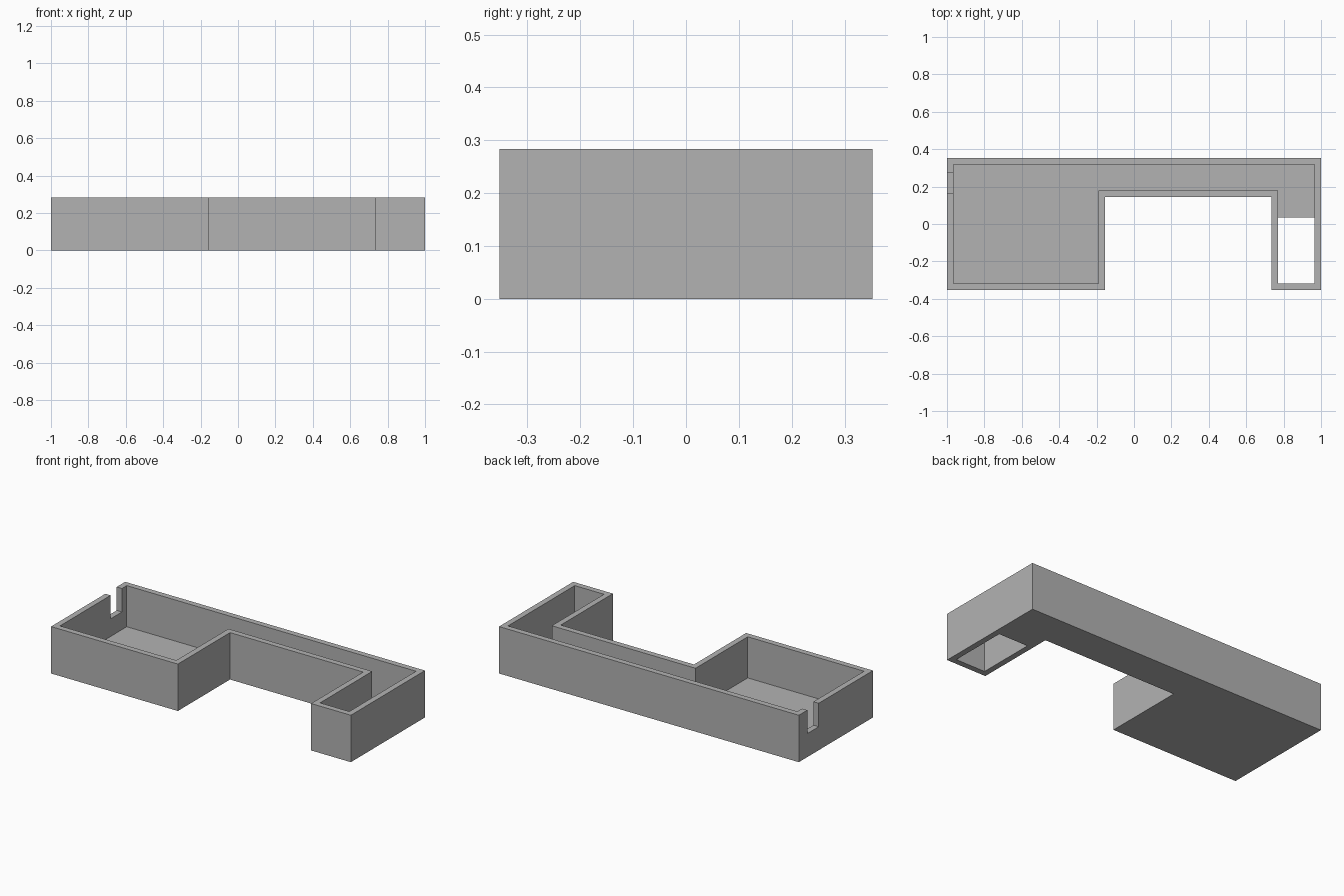
import bpy
import bmesh

cube = bpy.data.objects.get("Cube")
if cube:
    bpy.data.objects.remove(cube, do_unlink=True)

# Main dimensions
HEIGHT = 0.283
WALL = 0.035
HALF_X, HALF_Y = 1.0, 0.353
BAY_LEFT, BAY_RIGHT, BAY_BACK = -0.154, 0.735, 0.144

grey = bpy.data.materials.new("Plain grey")
grey.use_nodes = True
colour = (0.45, 0.45, 0.45, 1)
grey.diffuse_color = colour
grey.node_tree.nodes["Principled BSDF"].inputs["Base Color"].default_value = colour


def outline(inset):
    """Stepped U-shaped plan, moved inwards by the inset."""
    x, y = HALF_X - inset, HALF_Y - inset
    left, right, back = BAY_LEFT - inset, BAY_RIGHT + inset, BAY_BACK + inset
    return [(-x, -y), (left, -y), (left, back), (right, back),
            (right, -y), (x, -y), (x, y), (-x, y)]


def rectangle(x0, x1, y0, y1):
    return [(x0, y0), (x1, y0), (x1, y1), (x0, y1)]


def prism(name, points, bottom, top):
    bm = bmesh.new()
    base = bm.faces.new([bm.verts.new((x, y, bottom)) for x, y in points])
    side = bmesh.ops.extrude_face_region(bm, geom=[base])
    verts = [v for v in side["geom"] if isinstance(v, bmesh.types.BMVert)]
    bmesh.ops.translate(bm, verts=verts, vec=(0, 0, top - bottom))
    bmesh.ops.recalc_face_normals(bm, faces=bm.faces)
    mesh = bpy.data.meshes.new(name)
    bm.to_mesh(mesh)
    bm.free()
    mesh.materials.append(grey)
    obj = bpy.data.objects.new(name, mesh)
    bpy.context.collection.objects.link(obj)
    return obj


def cut(target, cutter):
    cutter.hide_render = True
    mod = target.modifiers.new(cutter.name, "BOOLEAN")
    mod.operation = "DIFFERENCE"
    mod.solver = "EXACT"
    mod.object = cutter
    bpy.context.view_layer.objects.active = target
    bpy.ops.object.modifier_apply(modifier=mod.name)
    bpy.data.objects.remove(cutter, do_unlink=True)


# Open tray with an even wall and floor
tray = prism("tray", outline(0), 0, HEIGHT)
cut(tray, prism("tray_hollow", outline(WALL), WALL, HEIGHT + 0.1))

# Cable slot in the short side wall
slot = rectangle(-HALF_X - 0.1, -HALF_X + WALL + 0.02, 0.164, 0.272)
cut(tray, prism("cable_slot", slot, HEIGHT / 2, HEIGHT + 0.1))

# Floor opening in the narrow leg, flush with its inner walls
opening = rectangle(BAY_RIGHT + WALL, HALF_X - WALL, -HALF_Y + WALL, 0.036)
cut(tray, prism("floor_opening", opening, -0.1, HEIGHT / 2))
